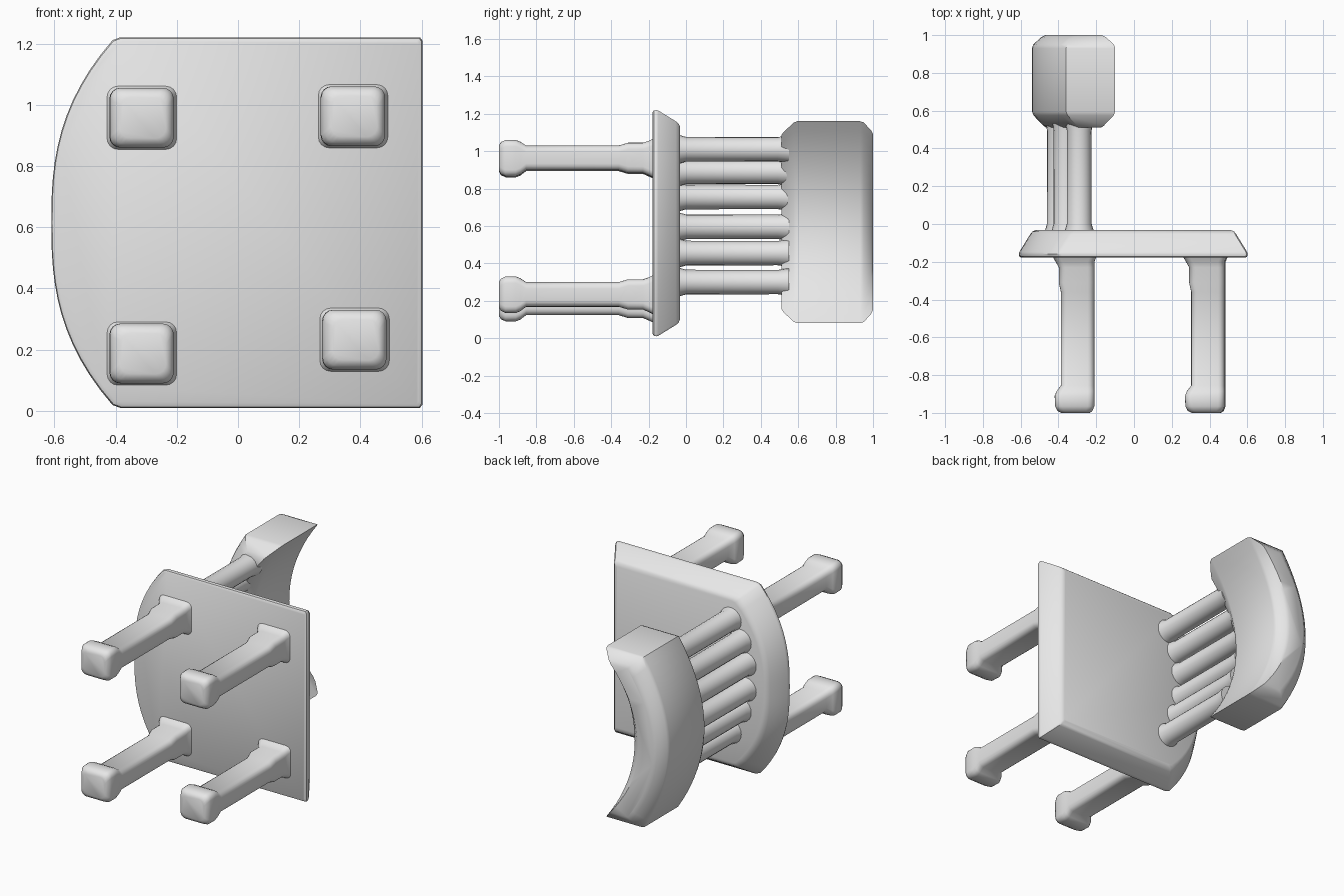
import bpy, bmesh, math

if "Cube" in bpy.data.objects:
    bpy.data.objects.remove(bpy.data.objects["Cube"])

grey = bpy.data.materials.new("plain_grey")
grey.diffuse_color = (0.8, 0.8, 0.8, 1)
grey.use_nodes = True
grey.node_tree.nodes["Principled BSDF"].inputs["Base Color"].default_value = grey.diffuse_color
MID = 0.615  # height of the symmetry plane of seat and backrest


def loft(name, rings, angle=35):
    """Skin a stack of (y, [(x, z), ...]) outlines and cap both ends."""
    bm = bmesh.new()
    loops = [[bm.verts.new((x, y, z)) for x, z in pts] for y, pts in rings]
    n = len(loops[0])
    for a, b in zip(loops, loops[1:]):
        for i in range(n):
            j = (i + 1) % n
            bm.faces.new((a[i], a[j], b[j], b[i]))
    bm.faces.new(loops[0])
    bm.faces.new(loops[-1])
    bmesh.ops.recalc_face_normals(bm, faces=bm.faces)
    mesh = bpy.data.meshes.new(name)
    bm.to_mesh(mesh)
    bm.free()
    mesh.materials.append(grey)
    ob = bpy.data.objects.new(name, mesh)
    bpy.context.collection.objects.link(ob)
    bpy.ops.object.select_all(action='DESELECT')
    ob.select_set(True)
    bpy.context.view_layer.objects.active = ob
    bpy.ops.object.shade_smooth_by_angle(angle=math.radians(angle))
    return ob


def rounded_rect(x0, x1, z0, z1, r=0.035, seg=4):
    corners = [(x1 - r, z1 - r), (x0 + r, z1 - r), (x0 + r, z0 + r), (x1 - r, z0 + r)]
    return [(cx + r * math.cos(a), cz + r * math.sin(a))
            for k, (cx, cz) in enumerate(corners)
            for a in [math.pi / 2 * (k + s / seg) for s in range(seg + 1)]]


def steps(n):
    return [-1 + 2 * i / n for i in range(n + 1)]


# Seat: straight on three sides, bowed on the backrest side, sloped rim
def seat_outline(d):
    h = 0.605 - d
    bow = [(-0.61 + d + 0.2 * abs(t) ** 2.6, MID + h * 0.985 * t) for t in steps(24)]
    return ([(-0.385 + d, MID - h)] + [(0.595 - d, MID - h), (0.602 - d, MID - h + 0.01),
            (0.602 - d, MID + h - 0.01), (0.595 - d, MID + h), (-0.385 + d, MID + h)]
            + bow[::-1])


loft("seat", [(y, seat_outline(d)) for y, d in
              [(-0.178, 0.012), (-0.172, 0.003), (-0.16, 0), (-0.148, 0.003),
               (-0.055, 0.06), (-0.04, 0.072), (-0.032, 0.09)]])


# Backrest: curved block with chamfered upper and lower rims
def backrest_outline(d):
    h = 0.54 - d
    inner = [(-0.30 - d + 0.2 * t * t, MID + 0.005 + h * t) for t in steps(20)]
    outer = [(-0.54 + d + 0.18 * t * t, MID + 0.005 + h * t) for t in steps(20)]
    return inner + outer[::-1]


loft("backrest", [(y, backrest_outline(d)) for y, d in
                  [(0.51, 0.075), (0.52, 0.06), (0.575, 0.008), (0.595, 0),
                   (0.93, 0), (0.95, 0.006), (0.99, 0.05), (1.0, 0.07)]])

# Spindles standing on an arc between seat and backrest
for i, (x, z) in enumerate([(-0.29, 0.30), (-0.36, 0.455), (-0.395, 0.595),
                            (-0.395, 0.755), (-0.36, 0.89), (-0.29, 1.01)]):
    def circle(r):
        return [(x + r * math.cos(a), z + r * math.sin(a))
                for a in [math.tau * k / 20 for k in range(20)]]
    loft(f"spindle_{i + 1}", [(-0.06, circle(0.078)), (-0.03, circle(0.075)),
                              (0.0, circle(0.066)), (0.49, circle(0.065)),
                              (0.55, circle(0.074))], 50)

# Legs: slim shaft, swollen collar under the seat, rounded foot
for name, x, z in [("back_leg_upper", -0.42, 0.86), ("back_leg_lower", -0.42, 0.09),
                   ("front_leg_upper", 0.27, 0.865), ("front_leg_lower", 0.275, 0.135)]:
    # y, left inset, right inset, lower inset, upper inset
    profile = [(-1.0, 0.035, 0.025, 0.03, 0.03), (-0.99, 0.015, 0.01, 0.012, 0.012),
               (-0.965, 0.002, 0, 0, 0), (-0.91, 0, 0, 0, 0),
               (-0.885, 0.01, 0, 0.01, 0.01), (-0.855, 0.033, 0, 0.033, 0.03),
               (-0.36, 0.033, 0, 0.033, 0.03), (-0.31, 0.022, 0, 0.018, 0.015),
               (-0.23, 0.022, 0, 0.018, 0.015), (-0.20, 0.005, 0, 0.005, 0.005),
               (-0.165, -0.015, -0.015, -0.012, -0.012)]
    loft(name, [(y, rounded_rect(x + l, x + 0.21 - r, z + b, z + 0.195 - t))
                for y, l, r, b, t in profile], 50)
